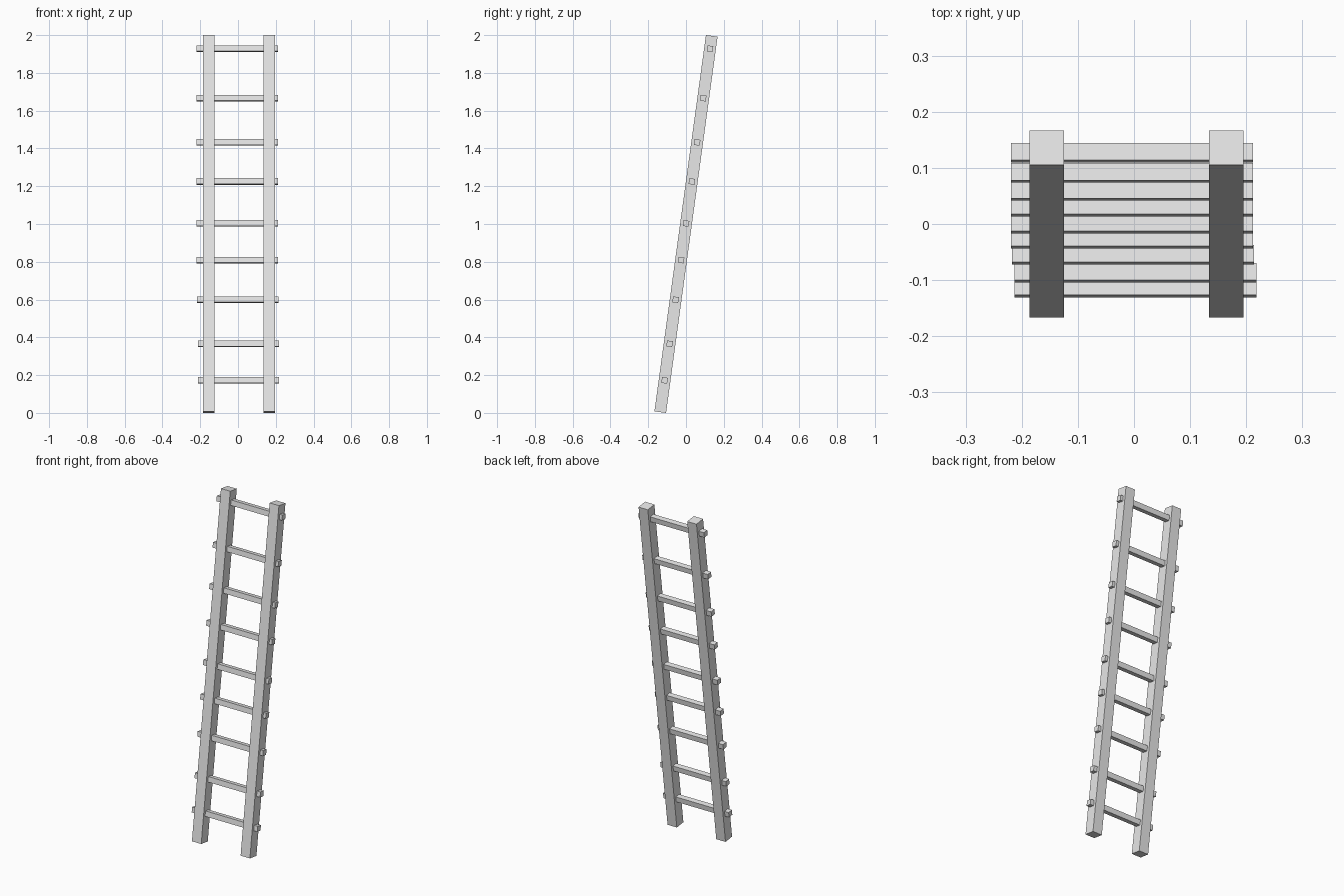
import bpy
from math import tan
from mathutils import Matrix

cube = bpy.data.objects.get("Cube")
if cube:
    bpy.data.objects.remove(cube, do_unlink=True)

LEAN = 0.136      # backward lean of the ladder, radians
RAIL = 0.061      # rail thickness
RUNG = 0.031      # rung thickness

grey = bpy.data.materials.new("plain_grey")
grey.use_nodes = True
grey.diffuse_color = (0.8, 0.8, 0.8, 1)
grey.node_tree.nodes["Principled BSDF"].inputs["Base Color"].default_value = (0.8, 0.8, 0.8, 1)


def leaning_box(name, center, size):
    """Square timber tilted with the ladder."""
    bpy.ops.mesh.primitive_cube_add(size=1)
    ob = bpy.context.object
    ob.name = name
    ob.data.transform(Matrix.Diagonal((*size, 1)))
    ob.location = center
    ob.rotation_euler.x = -LEAN
    ob.data.materials.append(grey)
    return ob


# Two side rails
for name, x in (("right_rail", -0.1555), ("left_rail", 0.1645)):
    leaning_box(name, (x, 0, 1), (RAIL, RAIL + 0.001, 2.0104))

# Unevenly spaced rungs that poke through the rails: height, sideways shift
rungs = [(0.172, 0.0025), (0.366, 0.0025), (0.599, -0.0015),
         (0.809, -0.0035), (1.003, -0.0035), (1.225, -0.0035),
         (1.432, -0.0035), (1.666, -0.0035), (1.928, -0.0035)]
for i, (z, x) in enumerate(rungs, 1):
    leaning_box(f"rung_{i}", (x, (z - 1) * tan(LEAN), z), (0.431, RUNG, RUNG))
